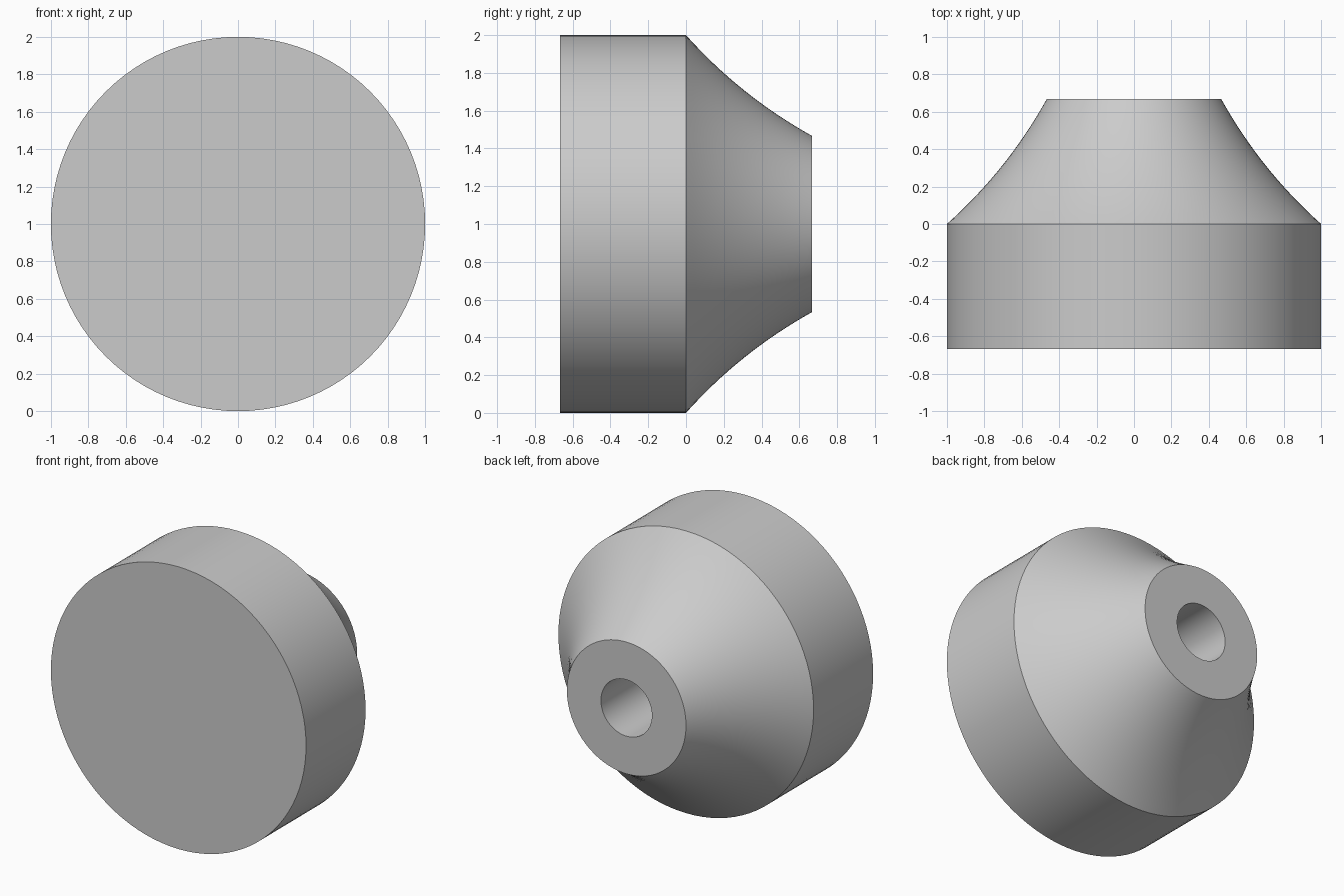
import bpy, bmesh, math
from mathutils import Vector

cube = bpy.data.objects.get("Cube")
if cube:
    bpy.data.objects.remove(cube, do_unlink=True)

SEGMENTS = 96
HALF = 2 / 3          # half of the depth along y
NECK = 0.467          # radius of the rear face
BORE = 0.2            # radius of the blind hole
SAG = 0.036           # hollow of the flank

# Single plain grey
grey = bpy.data.materials.new("light_grey")
grey.use_nodes = True
grey.diffuse_color = (0.6, 0.6, 0.6, 1)
grey.node_tree.nodes["Principled BSDF"].inputs["Base Color"].default_value = (0.6, 0.6, 0.6, 1)


def flank(steps=16):
    """Concave curve from the rim to the neck, as (radius, y)."""
    a, b = Vector((1, 0)), Vector((NECK, HALF))
    inward = Vector((-(b - a).y, (b - a).x)).normalized()
    if inward.x > 0:
        inward.negate()
    return [a.lerp(b, i / steps) + inward * SAG * 4 * (i / steps) * (1 - i / steps)
            for i in range(steps + 1)]


# Half section: front disc, cylindrical rim, hollow flank, rear face, bore
profile = [(0, -HALF), (1, -HALF), *flank(), (BORE, HALF), (BORE, 0), (0, 0)]

# Turn the section around the y axis
bm = bmesh.new()
verts = [bm.verts.new((r, y, 0)) for r, y in profile]
edges = [bm.edges.new(pair) for pair in zip(verts, verts[1:])]
bmesh.ops.spin(bm, geom=verts + edges, cent=(0, 0, 0), axis=(0, 1, 0),
               angle=math.tau, steps=SEGMENTS)
bmesh.ops.remove_doubles(bm, verts=bm.verts, dist=0.0001)
bmesh.ops.dissolve_degenerate(bm, edges=bm.edges, dist=0.0001)
bmesh.ops.recalc_face_normals(bm, faces=bm.faces)
mesh = bpy.data.meshes.new("tapered_buffer")
bm.to_mesh(mesh)
bm.free()

buffer = bpy.data.objects.new("tapered_buffer", mesh)
buffer.location.z = 1
mesh.materials.append(grey)
bpy.context.collection.objects.link(buffer)

# Smooth round surfaces, crisp rims
bpy.ops.object.select_all(action="DESELECT")
buffer.select_set(True)
bpy.context.view_layer.objects.active = buffer
bpy.ops.object.shade_smooth_by_angle(angle=math.radians(25))
